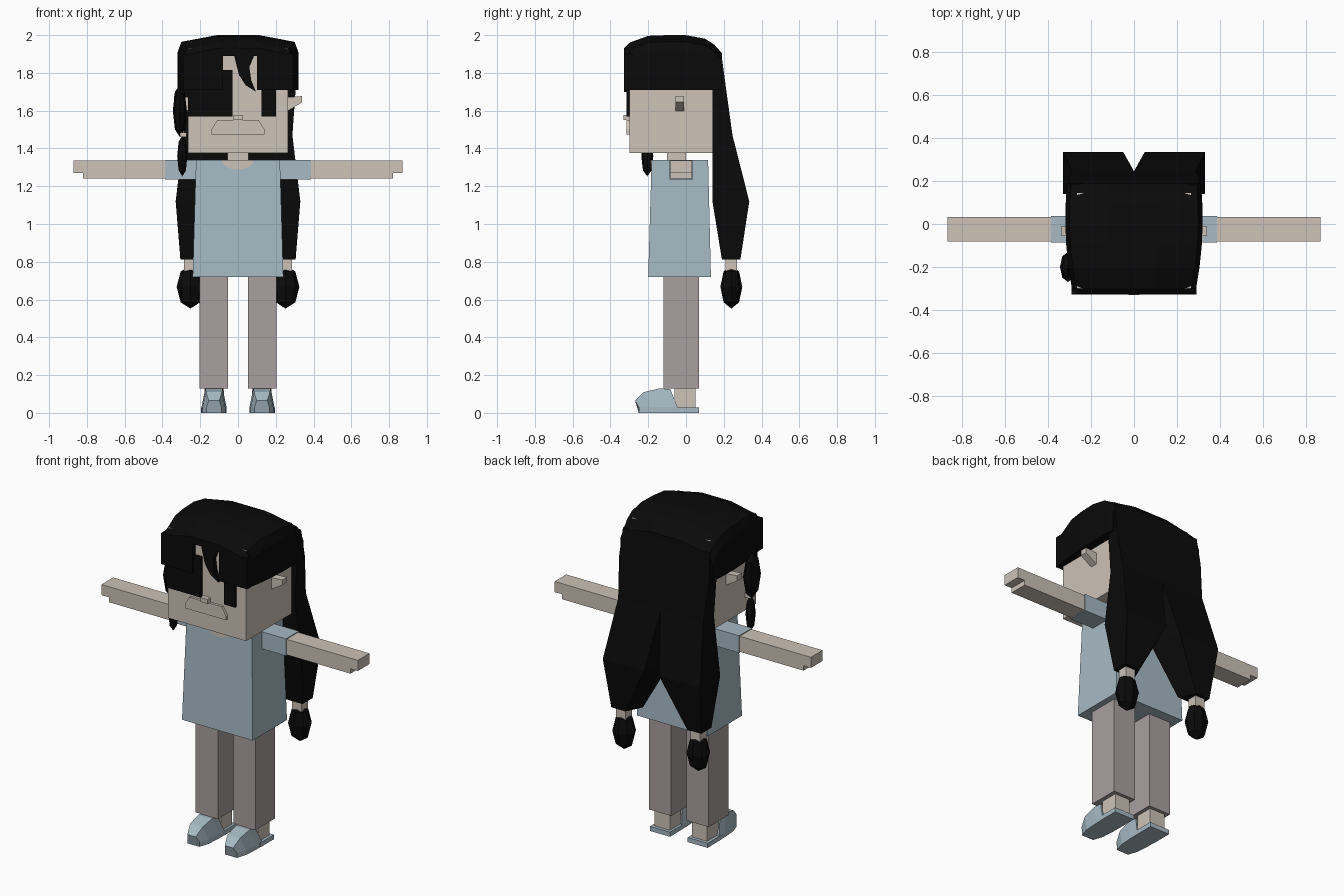
import bpy
import bmesh
from math import sin, cos, pi

starter = bpy.data.objects.get("Cube")
if starter:
    bpy.data.objects.remove(starter, do_unlink=True)


def material(name, red, green, blue):
    result = bpy.data.materials.new(name)
    result.use_nodes = True
    colour = (red, green, blue, 1)
    result.diffuse_color = colour
    result.node_tree.nodes["Principled BSDF"].inputs["Base Color"].default_value = colour
    return result


hair = material("black_hair", .003, .003, .003)
skin = material("pale_skin", .61, .54, .475)
blue = material("dusty_blue", .385, .49, .555)
mauve = material("mauve_grey", .4, .35, .35)


def finish(name, bm, paint, mirror):
    """Turn a bmesh into a named, painted object, optionally on both sides."""
    bmesh.ops.recalc_face_normals(bm, faces=bm.faces[:])
    mesh = bpy.data.meshes.new(name)
    bm.to_mesh(mesh)
    bm.free()
    mesh.materials.append(paint)
    part = bpy.data.objects.new(name, mesh)
    bpy.context.collection.objects.link(part)
    if mirror:
        part.modifiers.new("both_sides", "MIRROR").use_mirror_merge = False


def loft(name, paint, rings, mirror=False):
    """Skin equal-length point rings and cap both ends."""
    bm = bmesh.new()
    loops = [[bm.verts.new(point) for point in ring] for ring in rings]
    for lower, upper in zip(loops, loops[1:]):
        for i in range(len(lower)):
            bm.faces.new((lower[i - 1], lower[i], upper[i], upper[i - 1]))
    bm.faces.new(loops[0])
    bm.faces.new(loops[-1])
    finish(name, bm, paint, mirror)


def rectangle(x, y, height):
    (left, right), (front, back) = x, y
    return [(left, front, height), (right, front, height),
            (right, back, height), (left, back, height)]


def block(name, paint, x, y, z, mirror=False):
    loft(name, paint, [rectangle(x, y, height) for height in z], mirror)


def plate(name, paint, outline, y, mirror=False):
    """Give an x-z outline a depth along y."""
    loft(name, paint, [[(x, depth, z) for x, z in outline] for depth in y], mirror)


def bead(name, paint, centre, radii, mirror=False):
    """Faceted drop with eight sides."""
    bm = bmesh.new()
    bmesh.ops.create_uvsphere(bm, u_segments=8, v_segments=4, radius=1)
    bmesh.ops.scale(bm, vec=radii, verts=bm.verts)
    bmesh.ops.translate(bm, vec=centre, verts=bm.verts)
    finish(name, bm, paint, mirror)


def both(half):
    return (-half, half)


# Shared levels
ankle, hem, shoulder, chin, brow, parting = .13, .72, 1.34, 1.375, 1.71, 1.89
face = -.3
inside_head = face + .02

# Head and face
block("head", skin, both(.265), (face, .145), (chin, 1.93))
block("nose", skin, both(.025), (face - .03, inside_head), (1.55, 1.578))
jaw = [(.14, 1.475), (.14, 1.5), (.11, 1.55)]
plate("muzzle", skin, jaw + [(-x, z) for x, z in reversed(jaw)], (face - .015, inside_head))
plate("ears", skin, [(.25, 1.67), (.34, 1.677), (.34, 1.645), (.25, 1.59)],
      (-.055, -.01), mirror=True)
block("neck", skin, both(.055), (-.1, 0), (1.3, 1.4))

# Tunic, neckline and sleeves
loft("tunic", blue, [rectangle(both(.24), (-.2, .132), hem),
                     rectangle(both(.222), (-.182, .117), shoulder)])
steps = 8
angles = [pi * i / steps for i in range(steps + 1)]
plate("neckline", skin, [(.085 * cos(a), shoulder - .053 * sin(a)) for a in angles],
      (-.188, -.18))
block("sleeves", blue, (.2, .387), (-.087, .038), (1.235, shoulder), mirror=True)

# Arms with longer fingers above a stepped palm
arm_depth = (-.081, .032)
arm_top = shoulder - .005
block("arms", skin, (.37, .82), arm_depth, (1.24, arm_top), mirror=True)
block("fingers", skin, (.82, .87), arm_depth, (1.27, arm_top), mirror=True)

# Legs, ankles and shoes
block("trouser_legs", mauve, (.052, .203), (-.12, .07), (ankle, hem + .01), mirror=True)
block("ankles", skin, (.075, .178), (-.06, .05), (.02, ankle), mirror=True)
block("shoe_soles", blue, (.06, .195), (-.06, .07), (0, .028), mirror=True)


def shoe_section(y, height, half):
    """Upright base with sides that lean in and forward above the sole."""
    lean, middle = y - height * .3, .127
    top = half * .7
    side = [(half, y, 0), (half, y, .03), (top, lean, height)]
    return ([(middle + x, depth, z) for x, depth, z in side]
            + [(middle - x, depth, z) for x, depth, z in reversed(side)])


loft("shoe_uppers", blue, [shoe_section(y, height, half) for y, height, half in (
    (-.25, .065, .04), (-.19, .11, .06), (-.1, ankle, .066), (-.045, .125, .066))],
    mirror=True)


# Hair cap, a domed arch swept from front to back
def cap_section(y):
    crown = 2 - 18 * (y + .08) ** 4
    half = .32 - .3 * (y - .02) ** 2
    bottom = parting if y <= face else brow
    side = [(half, bottom), (half, max(crown - .09, bottom + .005)),
            (half - .02, crown - .035), (half * .35, crown)]
    return [(x, y, z) for x, z in side] + [(-x, y, z) for x, z in reversed(side)]


loft("hair_cap", hair, [cap_section(y) for y in (-.328, face, -.295, -.2, -.1, 0, .1, .15, .19)])

# Fringe with a parting, a curved strand and two long face locks
fringe_depth = (-.328, inside_head)
block("fringe_right", hair, (-.292, -.08), fringe_depth, (brow, parting + .01))
block("fringe_left", hair, (.1, .292), fringe_depth, (brow, parting + .01))
plate("fringe_strand", hair, [(-.02, parting), (.005, 1.79), (.04, 1.735), (.095, 1.7),
                              (.07, 1.76), (.06, 1.83), (.085, parting)], fringe_depth)
lock_depth = (face - .015, inside_head)
block("face_lock_right", hair, (-.265, -.03), lock_depth, (1.568, 1.815))
block("face_lock_left", hair, (.125, .2), lock_depth, (1.568, brow + .02))

# Tied lock hanging on the right side of the face
bead("side_lock", hair, (-.308, -.2, 1.6), (.037, .07, .14))
block("side_lock_tie", skin, (-.308, -.272), (-.225, -.185), (1.46, 1.485))
bead("side_lock_end", hair, (-.295, -.205, 1.36), (.027, .032, .108))


# Back hair dividing into two tied tails
def tail_section(z, inner, outer, front, back):
    return [(max(inner - .05, 0), front, z), (outer, front, z),
            (outer, back, z), (inner, back, z)]


nape = .14
loft("back_hair", hair, [
    tail_section(1.88, inner=0, outer=.295, front=nape, back=.19),
    tail_section(brow, inner=0, outer=.305, front=nape, back=.213),
    tail_section(1.47, inner=0, outer=.288, front=nape, back=.246),
    tail_section(1.12, inner=.05, outer=.33, front=nape, back=.335),
    tail_section(.812, inner=.21, outer=.305, front=.19, back=.288)], mirror=True)
block("tail_ties", skin, (.22, .285), (.21, .27), (.75, .82), mirror=True)
bead("tail_ends", hair, (.252, .24, .667), (.073, .058, .115), mirror=True)
